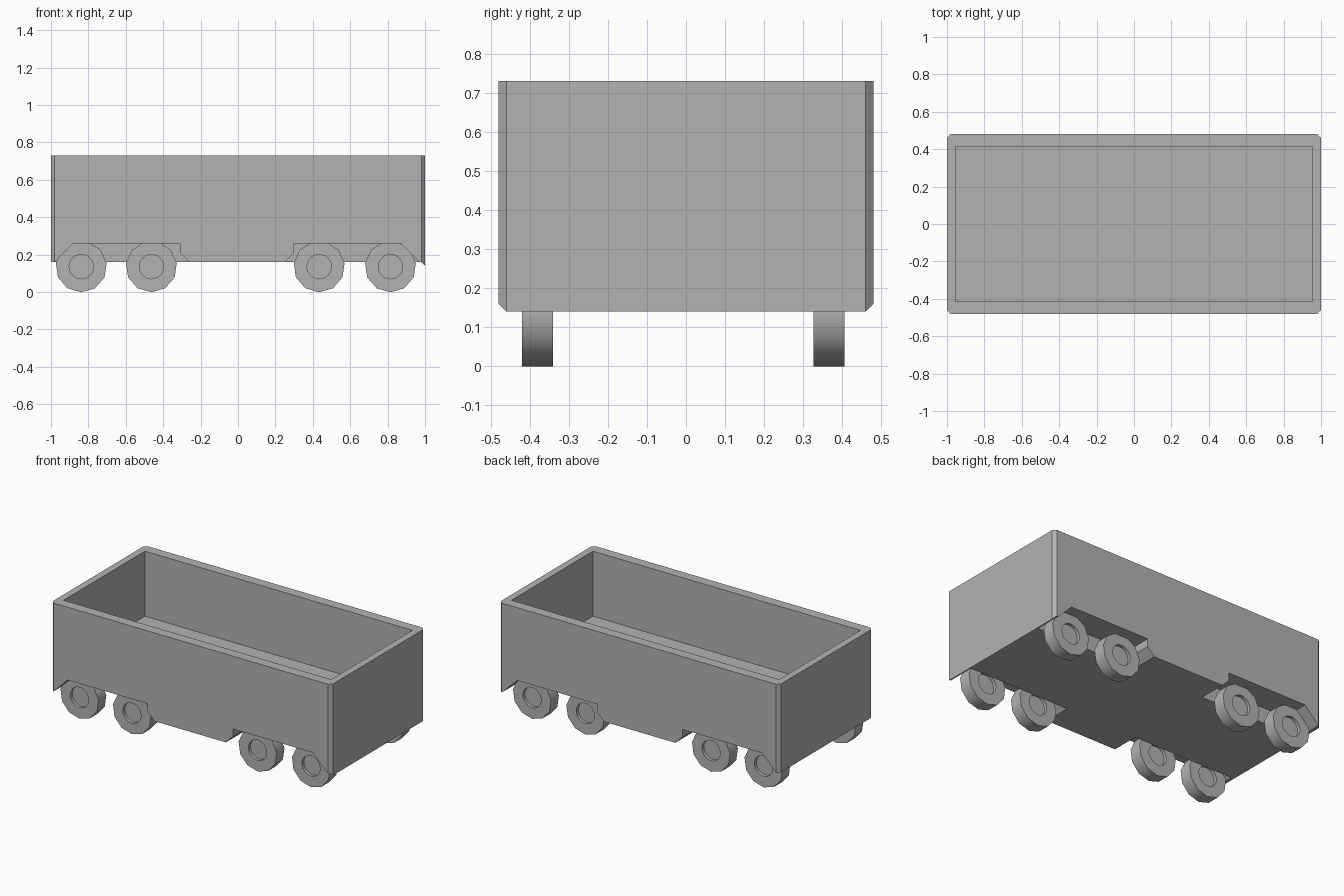
import bpy
import bmesh
import math

old = bpy.data.objects.get("Cube")
if old:
    bpy.data.objects.remove(old, do_unlink=True)

grey = bpy.data.materials.new("plain grey")
grey.use_nodes = True
COLOUR = (0.45, 0.45, 0.45, 1)
grey.diffuse_color = COLOUR
grey.node_tree.nodes["Principled BSDF"].inputs["Base Color"].default_value = COLOUR


def make_object(name, bm):
    bmesh.ops.recalc_face_normals(bm, faces=bm.faces)
    mesh = bpy.data.meshes.new(name)
    bm.to_mesh(mesh)
    bm.free()
    mesh.materials.append(grey)
    obj = bpy.data.objects.new(name, mesh)
    bpy.context.collection.objects.link(obj)
    return obj


def prism(name, outline, offset):
    """Extrude a closed 3D outline along an offset."""
    bm = bmesh.new()
    face = bm.faces.new([bm.verts.new(p) for p in outline])
    grown = bmesh.ops.extrude_face_region(bm, geom=[face])["geom"]
    verts = [g for g in grown if isinstance(g, bmesh.types.BMVert)]
    bmesh.ops.translate(bm, verts=verts, vec=offset)
    # the starting face must stay as the closing cap
    if not face.is_valid:
        bmesh.ops.holes_fill(bm, edges=bm.edges)
    return make_object(name, bm)


def cut(target, cutter):
    cutter.hide_render = True
    mod = target.modifiers.new("cut", "BOOLEAN")
    mod.operation = "DIFFERENCE"
    mod.solver = "EXACT"
    mod.object = cutter
    bpy.context.view_layer.objects.active = target
    bpy.ops.object.modifier_apply(modifier=mod.name)
    bpy.data.objects.remove(cutter, do_unlink=True)


# Wagon body: box with chamfered upright corners
L, W, C = 1.0, 0.48, 0.02
TOP, LOW = 0.73, 0.10
plan = [(L, W - C), (L - C, W), (C - L, W), (-L, W - C),
        (-L, C - W), (C - L, -W), (L - C, -W), (L, C - W)]
body = prism("wagon_body", [(x, y, LOW) for x, y in plan], (0, 0, TOP - LOW))

# Underside, with a small lip at one end
under = [(-1.2, 0), (-1.2, 0.16), (0.98, 0.16), (1.02, 0.12), (1.02, 0)]
cut(body, prism("underside_cutter", [(x, -0.6, z) for x, z in under], (0, 1.2, 0)))

# Load space
hold = [(0.955, 0.415), (-0.955, 0.415), (-0.955, -0.415), (0.955, -0.415)]
cut(body, prism("load_cutter", [(x, y, 0.31) for x, y in hold], (0, 0, 0.6)))

# Wheel wells along both sides
wells = {
    "right": [(-0.20, 0.10), (-0.31, 0.21), (-0.31, 0.26), (-0.88, 0.26), (-1.04, 0.10)],
    "left": [(0.19, 0.10), (0.30, 0.21), (0.30, 0.26), (0.87, 0.26), (1.03, 0.10)],
}
for end, outline in wells.items():
    for y in (-0.6, 0.3):
        cut(body, prism(end + "_well_cutter", [(x, y, z) for x, z in outline], (0, 0.3, 0)))


# Wheels: faceted discs with a recessed hub on both faces
def wheel(name, x, y):
    sides, hub_sides, radius, hub, half, depth = 11, 24, 0.137, 0.065, 0.04, 0.02
    bm = bmesh.new()

    def ring(count, r, py):
        turn = [2 * math.pi * i / count for i in range(count)]
        verts = [bm.verts.new((r * math.sin(a), py, -r * math.cos(a))) for a in turn]
        edges = [bm.edges.new((verts[i], verts[i - 1])) for i in range(count)]
        return verts, edges

    rims = []
    for s in (-1, 1):
        rim, rim_edges = ring(sides, radius, s * half)
        lip, lip_edges = ring(hub_sides, hub, s * half)
        floor, floor_edges = ring(hub_sides, hub, s * (half - depth))
        bmesh.ops.triangle_fill(bm, edges=rim_edges + lip_edges, normal=(0, s, 0))
        bmesh.ops.bridge_loops(bm, edges=lip_edges + floor_edges)
        bm.faces.new(floor)
        rims += rim_edges
    bmesh.ops.bridge_loops(bm, edges=rims)
    obj = make_object(name, bm)
    obj.location = (x, y, 0.136)
    bpy.ops.object.select_all(action="DESELECT")
    obj.select_set(True)
    bpy.context.view_layer.objects.active = obj
    bpy.ops.object.shade_smooth_by_angle(angle=math.radians(40))


for side, y in (("front", -0.38), ("back", 0.366)):
    for i, x in enumerate((-0.838, -0.463, 0.434, 0.815)):
        wheel(f"{side}_wheel_{i + 1}", x, y)
